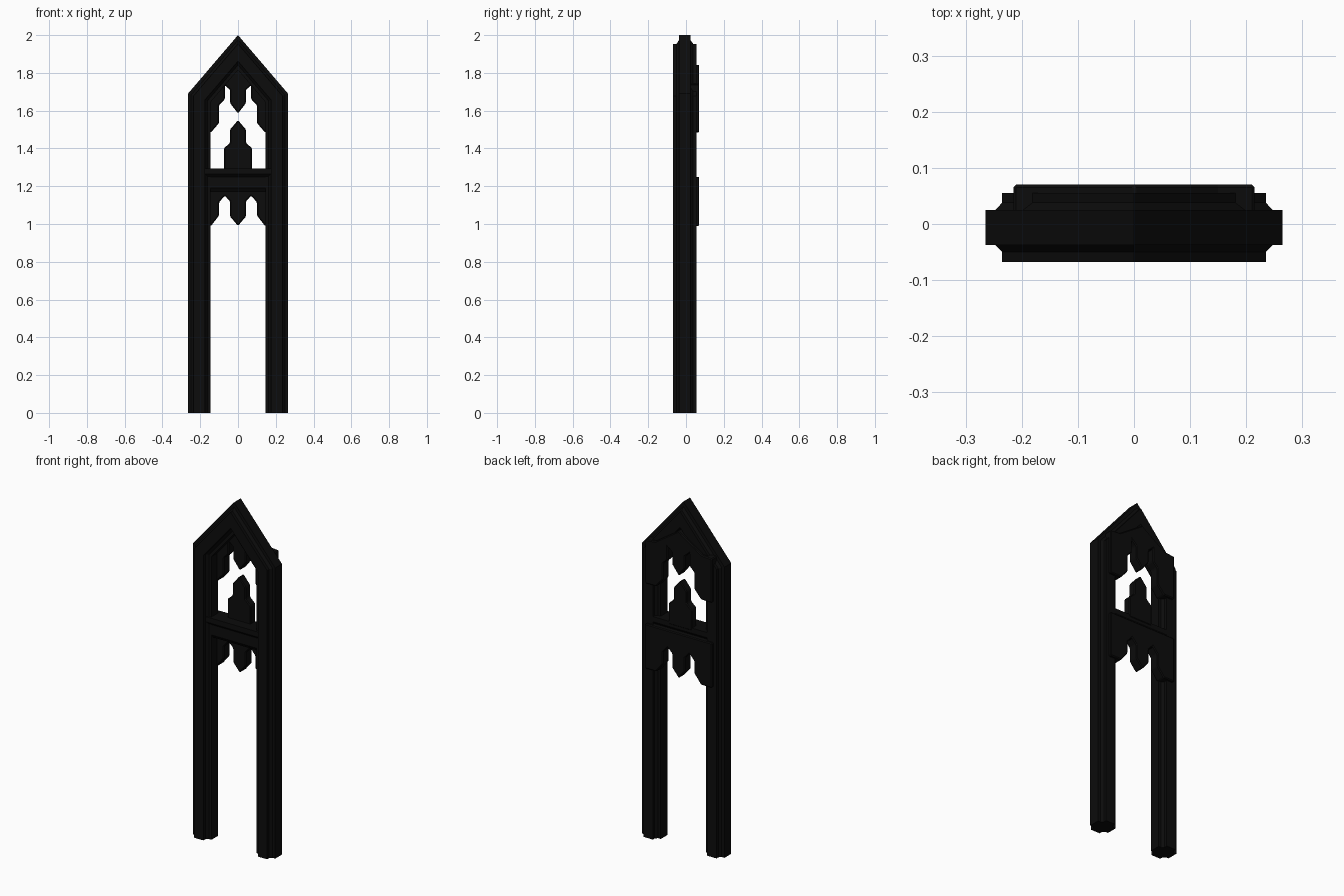
import bpy, bmesh, math

cube = bpy.data.objects.get("Cube")
if cube:
    bpy.data.objects.remove(cube, do_unlink=True)

stone = bpy.data.materials.new("black stone")
stone.use_nodes = True
colour = (0.0035, 0.0035, 0.0035, 1)
stone.diffuse_color = colour
bsdf = stone.node_tree.nodes["Principled BSDF"]
bsdf.inputs["Base Color"].default_value = colour
bsdf.inputs["Roughness"].default_value = 0.9


def finish(name, bm, bevel=0):
    bmesh.ops.recalc_face_normals(bm, faces=bm.faces)
    mesh = bpy.data.meshes.new(name)
    bm.to_mesh(mesh)
    bm.free()
    obj = bpy.data.objects.new(name, mesh)
    bpy.context.collection.objects.link(obj)
    mesh.materials.append(stone)
    if bevel:
        mod = obj.modifiers.new("chamfer", "BEVEL")
        mod.width = bevel
        mod.segments = 1
    return obj


def loft(name, rings):
    """Join matching rings of points and cap both ends."""
    bm = bmesh.new()
    loops = [[bm.verts.new(p) for p in ring] for ring in rings]
    n = len(loops[0])
    for a, b in zip(loops, loops[1:]):
        for i in range(n):
            j = (i + 1) % n
            bm.faces.new((a[i], a[j], b[j], b[i]))
    bm.faces.new(loops[0])
    bm.faces.new(loops[-1])
    return bm


def plate(name, half, y0, y1, bevel=0.005):
    """Extrude a half outline (top centre to bottom centre) mirrored in x."""
    outline = half + [(-x, z) for x, z in reversed(half) if x > 0]
    rings = [[(x, y, z) for x, z in outline] for y in (y0, y1)]
    return finish(name, loft(name, rings), bevel)


# Moulded arch: stepped section (offset from outer edge, depth) mitred along legs and gable
HALF, APEX, EAVE, WIDTH = 0.265, 2.0, 1.69, 0.12
slope = (APEX - EAVE) / HALF
outer = [(0.03, -0.068), (0.03, -0.05), (0.017, -0.037), (0, -0.037),
         (0, 0.025), (0.018, 0.025), (0.03, 0.038), (0.03, 0.055)]
section = outer + [(WIDTH - d, y) for d, y in reversed(outer)]


def station(kind, side):
    ring = []
    for d, y in section:
        x = HALF - d
        top = APEX - d * math.hypot(1, slope)
        if kind == "foot":
            ring.append((side * x, y, 0))
        elif kind == "eave":
            ring.append((side * x, y, top - x * slope))
        else:
            ring.append((0, y, top))
    return ring


path = [("foot", -1), ("eave", -1), ("apex", 0), ("eave", 1), ("foot", 1)]
finish("arch_frame", loft("arch_frame", [station(*s) for s in path]))

# Gable tracery with a central pendant and stepped sides
plate("gable_tracery", [
    (0, 1.845), (0.15, 1.745), (0.215, 1.74), (0.215, 1.485), (0.143, 1.485),
    (0.1, 1.535), (0.1, 1.63), (0.07, 1.66), (0.07, 1.735), (0.042, 1.71),
    (0.042, 1.64), (0, 1.585)], 0.012, 0.07)

# Hanging tracery under the crossbar
plate("hanging_tracery", [
    (0, 1.25), (0.215, 1.25), (0.215, 0.99), (0.143, 0.99), (0.1, 1.045),
    (0.1, 1.115), (0.07, 1.15), (0.042, 1.12), (0.042, 1.04), (0, 0.99)],
    0.012, 0.07)

# Pinnacle standing on the crossbar
plate("pinnacle", [
    (0, 1.55), (0.042, 1.5), (0.042, 1.43), (0.075, 1.4), (0.075, 1.28),
    (0, 1.28)], 0.008, 0.055)

# Crossbar with stepped moulding, running between the legs
bar = [(-0.05, 1.295), (-0.05, 1.265), (-0.035, 1.25), (-0.035, 1.19),
       (-0.02, 1.17), (0.04, 1.17), (0.04, 1.25), (0.052, 1.265), (0.052, 1.295)]
finish("crossbar", loft("crossbar", [[(x, y, z) for y, z in bar] for x in (-0.18, 0.18)]))
